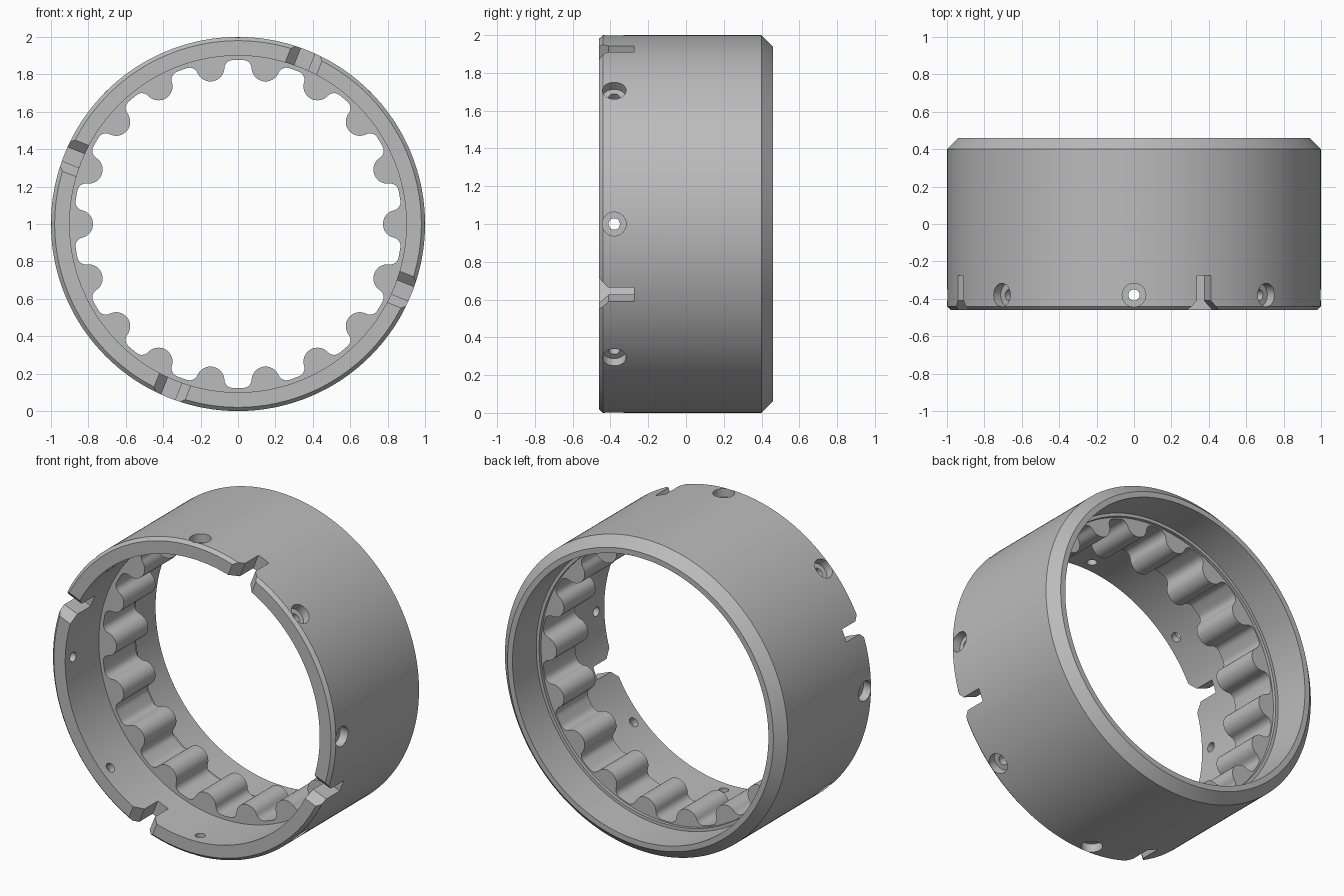
import bpy, bmesh
from math import sin, cos, pi, radians, acos, atan2
from mathutils import Vector

old = bpy.data.objects.get("Cube")
if old:
    bpy.data.objects.remove(old, do_unlink=True)

steel = bpy.data.materials.new("steel_grey")
steel.use_nodes = True
GREY = (0.5, 0.5, 0.5, 1)
steel.diffuse_color = GREY
steel.node_tree.nodes["Principled BSDF"].inputs["Base Color"].default_value = GREY


def loft(name, loops, closed=False):
    """Skin equal-length loops; join last to first, or cap both ends."""
    bm = bmesh.new()
    rings = [[bm.verts.new(p) for p in loop] for loop in loops]
    n = len(rings[0])
    pairs = list(zip(rings, rings[1:]))
    if closed:
        pairs.append((rings[-1], rings[0]))
    else:
        bm.faces.new(rings[0])
        bm.faces.new(rings[-1])
    for a, b in pairs:
        for i in range(n):
            j = (i + 1) % n
            bm.faces.new((a[i], a[j], b[j], b[i]))
    bmesh.ops.recalc_face_normals(bm, faces=bm.faces)
    mesh = bpy.data.meshes.new(name)
    bm.to_mesh(mesh)
    bm.free()
    mesh.materials.append(steel)
    obj = bpy.data.objects.new(name, mesh)
    bpy.context.collection.objects.link(obj)
    return obj


def place(angle, r, t, y):
    """Point from radial, tangential and axial distances."""
    return Vector((r * cos(angle) - t * sin(angle), y, 1 + r * sin(angle) + t * cos(angle)))


# Tooth outline: rounded tooth, concave fillet, valley arc (angle, radius)
TEETH = 18
TOOTH_R, TOOTH_C, FILLET, VALLEY = 0.075, 0.85, 0.045, 0.877
fc = VALLEY - FILLET
reach = TOOTH_R + FILLET
fa = acos((TOOTH_C ** 2 + fc ** 2 - reach ** 2) / (2 * TOOTH_C * fc))
fu, fr = fc * sin(fa), fc * cos(fa)
contact = atan2(fu, TOOTH_C - fr)
half = []
for i in range(9):
    t = contact * i / 8
    half.append((TOOTH_R * sin(t), TOOTH_C - TOOTH_R * cos(t)))
start, end = contact - pi, -pi - fa
start = contact + pi
end = pi - fa
for i in range(1, 7):
    t = start + (end - start) * i / 6
    half.append((fu + FILLET * sin(t), fr - FILLET * cos(t)))
half = [(atan2(u, r), Vector((u, r)).length) for u, r in half]
edge = pi / TEETH
half.append(((half[-1][0] + edge) / 2, VALLEY))
pitch = [(-a, r) for a, r in reversed(half[1:])] + half + [(edge, VALLEY)]
outline = [(a + 2 * edge * k, r) for k in range(TEETH) for a, r in pitch]


def circle(r, y):
    return [place(a, r, 0, y) for a, _ in outline]


def toothed(y):
    return [place(a, r, 0, y) for a, r in outline]


# Ring body: chamfered outside, front bore, toothed band, stepped rear bore
ring = loft("toothed_ring", [
    circle(0.90, -0.46), circle(0.98, -0.46), circle(1.0, -0.44),
    circle(1.0, 0.40), circle(0.94, 0.46), circle(0.905, 0.46),
    circle(0.905, 0.22), circle(0.885, 0.22), circle(0.885, 0.20),
    toothed(0.20), toothed(-0.12), circle(0.90, -0.12)], closed=True)

cutters = []

# Four flared slots in the front rim
slot = [(-0.04, -0.275), (0.04, -0.275), (0.04, -0.41),
        (0.13, -0.5), (-0.13, -0.5), (-0.04, -0.41)]
for k in range(4):
    a = radians(68 + 90 * k)
    cutters.append(loft("slot_cutter", [[place(a, r, t, y) for t, y in slot] for r in (0.8, 1.1)]))

# Eight counterbored radial holes
for k in range(8):
    a = k * pi / 4
    steps = [(0.8, 0.03), (0.945, 0.03), (0.945, 0.063), (1.1, 0.063)]
    cutters.append(loft("hole_cutter", [
        [place(a, d, r * cos(q * pi / 16), -0.38 + r * sin(q * pi / 16)) for q in range(32)]
        for d, r in steps]))

bpy.ops.object.select_all(action="DESELECT")
ring.select_set(True)
bpy.context.view_layer.objects.active = ring
for cutter in cutters:
    cutter.hide_render = True
    mod = ring.modifiers.new("cut", "BOOLEAN")
    mod.operation = "DIFFERENCE"
    mod.solver = "EXACT"
    mod.object = cutter
    bpy.ops.object.modifier_apply(modifier=mod.name)
    bpy.data.objects.remove(cutter, do_unlink=True)

bpy.ops.object.shade_smooth_by_angle(angle=radians(30))
